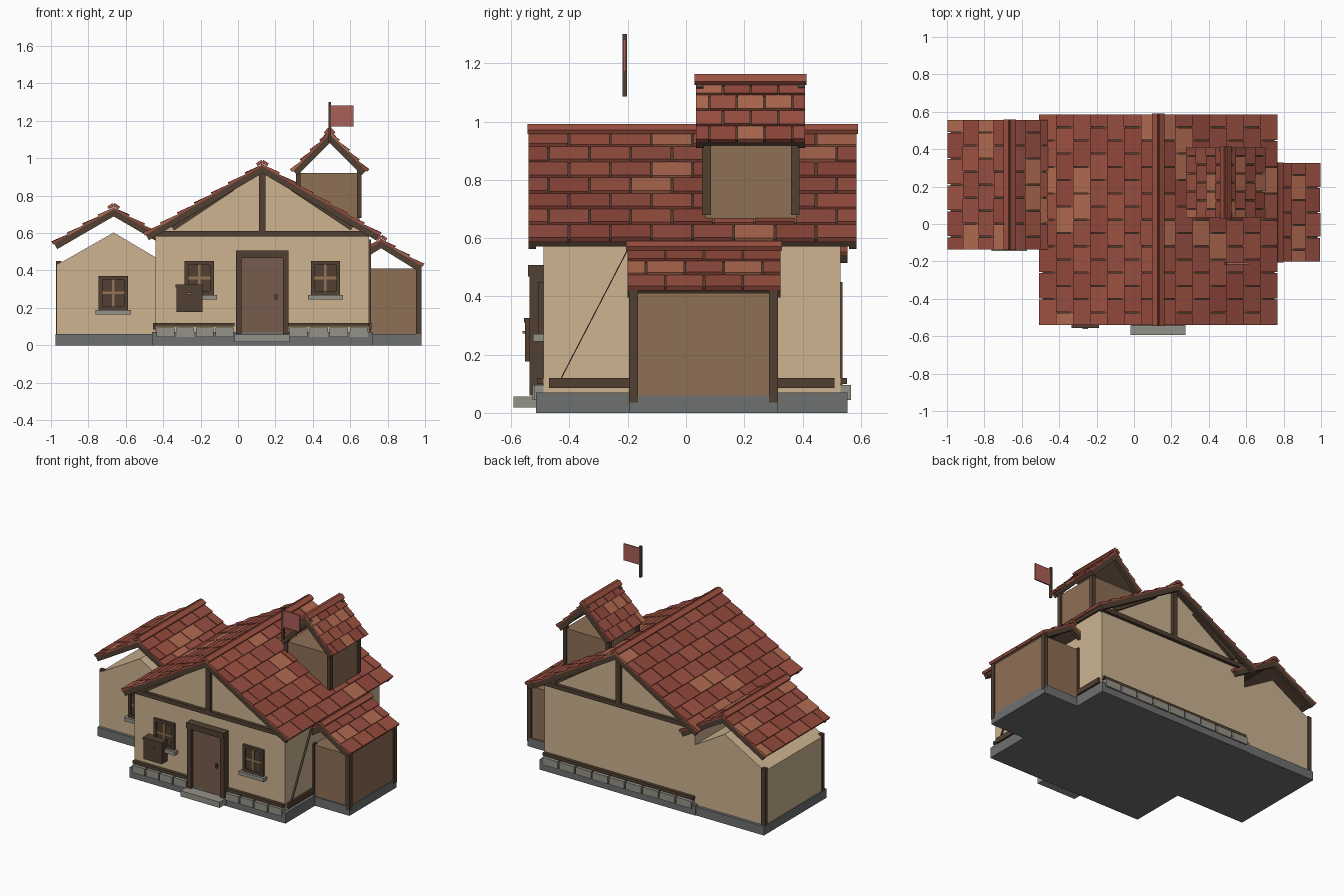
import bpy, bmesh, math, random
from mathutils import Vector

if "Cube" in bpy.data.objects:
    bpy.data.objects.remove(bpy.data.objects["Cube"])
random.seed(4)


def mat(name, r, g, b):
    m = bpy.data.materials.new(name)
    m.diffuse_color = [((c / 255 + 0.055) / 1.055) ** 2.4 for c in (r, g, b)] + [1]
    m.use_nodes = True
    m.node_tree.nodes["Principled BSDF"].inputs["Base Color"].default_value = m.diffuse_color
    return m


PLASTER = mat("plaster", 205, 180, 145)
TRIM = mat("dark_timber", 82, 64, 50)
PLANK = mat("planks", 142, 112, 86)
DOOR = mat("door_wood", 118, 92, 76)
MUNTIN = mat("muntin_wood", 150, 115, 82)
STONE = mat("stone", 148, 146, 136)
BASE = mat("foundation_stone", 110, 113, 113)
REDS = [mat("tile_a", 146, 72, 60), mat("tile_b", 158, 82, 66),
        mat("tile_c", 150, 78, 66), mat("tile_d", 176, 106, 80)]
CLOTH = mat("flag_cloth", 170, 96, 88)


def hexa(bm, pts, mi=0):
    # pts: bottom loop of four, then top loop of four
    v = [bm.verts.new(p) for p in pts]
    for f in ((3, 2, 1, 0), (4, 5, 6, 7), (0, 1, 5, 4), (1, 2, 6, 5), (2, 3, 7, 6), (3, 0, 4, 7)):
        bm.faces.new([v[i] for i in f]).material_index = mi


def finish(name, bm, mats):
    bmesh.ops.recalc_face_normals(bm, faces=bm.faces)
    me = bpy.data.meshes.new(name)
    bm.to_mesh(me)
    bm.free()
    for m in mats:
        me.materials.append(m)
    ob = bpy.data.objects.new(name, me)
    bpy.context.collection.objects.link(ob)
    return ob


def box(name, x0, x1, y0, y1, z0, z1, m):
    bm = bmesh.new()
    hexa(bm, [(x, y, z) for z in (z0, z1) for x, y in ((x0, y0), (x1, y0), (x1, y1), (x0, y1))])
    return finish(name, bm, [m])


def prism(name, profile, y0, y1, m):
    # xz outline pushed along y
    bm = bmesh.new()
    f = bm.faces.new([bm.verts.new((x, y0, z)) for x, z in profile])
    r = bmesh.ops.extrude_face_region(bm, geom=[f])
    bmesh.ops.translate(bm, vec=(0, y1 - y0, 0),
                        verts=[g for g in r["geom"] if isinstance(g, bmesh.types.BMVert)])
    return finish(name, bm, [m])


def beam(name, a, b, w, y0, y1, m):
    # slanted timber in the xz plane
    a, b = Vector(a), Vector(b)
    d = (b - a).normalized()
    n = Vector((-d.y, d.x)) * w / 2
    return prism(name, [a + n, b + n, b - n, a - n], y0, y1, m)


def roof(name, xc, zr, run, slope, y0, y1, rows, cols):
    a = math.atan(slope)
    c, s = math.cos(a), math.sin(a)
    length = run / c
    tiles, deck, cap = bmesh.new(), bmesh.new(), bmesh.new()

    def slab(bm, side, u0, u1, v0, v1, n0, na, nb, mi=0):
        def P(u, v, n):
            return (xc + side * (u * c + n * s), v, zr - u * s + n * c)
        hexa(bm, [P(u0, v0, n0), P(u1, v0, n0), P(u1, v1, n0), P(u0, v1, n0),
                  P(u0, v0, na), P(u1, v0, nb), P(u1, v1, nb), P(u0, v1, na)], mi)

    w, h, g = (y1 - y0) / cols, length / rows, 0.003
    for side in (-1, 1):
        slab(deck, side, 0, length - 0.008, y0 + .004, y1 - .004, -.03, -.015, -.015)
        slab(deck, side, length - .03, length - .006, y0 + .004, y1 - .004, -.04, -.02, -.02)
        for v in (y0 + .003, y1 - .028):  # barge boards
            slab(deck, side, 0, length - .004, v, v + .025, -.05, -.013, -.013)
        for r in range(rows):
            off = w / 2 if r % 2 else 0
            for k in range(cols + (r % 2)):
                v0 = max(y0, y0 + k * w - off)
                v1 = min(y1, y0 + (k + 1) * w - off)
                j = random.uniform(-.002, .002)
                slab(tiles, side, r * h, (r + 1) * h + .003, v0 + g, v1 - g, -.018,
                     -.010, j, random.choices(range(4), (5, 4, 4, 2))[0])
        slab(cap, side, -.002, .032, y0 - .002, y1 + .002, -.004, .014, .012, 0)
    finish(name + "_tiles", tiles, REDS)
    finish(name + "_deck", deck, [TRIM])
    finish(name + "_ridge_cap", cap, [REDS[1]])


def window(name, xc, zc, y):
    w, h = .078, .09
    box(name + "_pane", xc - w, xc + w, y - .008, y + .01, zc - h, zc + h, TRIM)
    for i, (x0, x1, z0, z1) in enumerate(((-w, -w + .02, -h, h), (w - .02, w, -h, h),
                                          (-w, w, -h, -h + .02), (-w, w, h - .02, h))):
        box(f"{name}_frame_{i}", xc + x0, xc + x1, y - .018, y, zc + z0, zc + z1, TRIM)
    box(name + "_muntin_v", xc - .007, xc + .007, y - .014, y, zc - .07, zc + .07, MUNTIN)
    box(name + "_muntin_h", xc - .058, xc + .058, y - .014, y, zc - .007, zc + .007, MUNTIN)
    box(name + "_sill", xc - .094, xc + .094, y - .035, y, zc - h - .025, zc - h, STONE)


# foundations
box("main_foundation", -.46, .72, -.515, .555, 0, .07, BASE)
box("left_foundation", -.975, -.46, -.13, .55, 0, .06, BASE)
box("right_foundation", .72, .98, -.195, .315, 0, .06, BASE)

# walls
prism("main_walls", [(-.44, .07), (.70, .07), (.70, .6), (.13, .937), (-.44, .6)], -.49, .53, PLASTER)
prism("left_wing_walls", [(-.968, .06), (-.44, .06), (-.44, .47), (-.665, .603), (-.968, .43)],
      -.11, .53, PLASTER)
box("right_wing_walls", .69, .975, -.185, .305, .06, .41, PLANK)
box("tower_walls", .325, .65, .065, .38, .65, .92, PLANK)

# roofs
roof("main_roof", .13, .978, .635, .59, -.543, .588, 7, 8)
roof("left_roof", -.665, .747, .33, .58, -.138, .558, 4, 5)
roof("right_roof", .765, .578, .228, .62, -.204, .328, 3, 4)
roof("tower_roof", .49, 1.152, .21, 1.0, .032, .412, 4, 4)

# corner posts of the wings and tower
for i, y in enumerate((-.195, .285)):
    box(f"right_post_{i}", .952, .982, y, y + .03, .035, .42, TRIM)
    box(f"right_inner_post_{i}", .695, .712, y, y + .03, .07, .42, TRIM)
for i, y in enumerate((-.108, .512)):
    box(f"left_post_{i}", -.974, -.945, y, y + .025, .06, .45, TRIM)
    for j, x in enumerate((.31, .635)):
        box(f"tower_post_{i}{j}", x, x + .025, (.055, .36)[i], (.085, .39)[i], .68 if j else .8, .935, TRIM)

# timber framing and stone course on both gable ends
for end, ys, yw in (("front", -1, -.49), ("back", 1, .53)):
    y0, y1 = sorted((yw - ys * .01, yw + ys * .022))
    box(end + "_tie_beam", -.435, .705, y0, y1, .583, .612, TRIM)
    box(end + "_king_post", .113, .148, y0, y1, .61, .935, TRIM)
    for s in (-1, 1):
        beam(f"{end}_brace_{s}", (.13 + s * .48, .627), (.13 + s * .16, .84), .03, y0, y1, TRIM)
    spans = ((-.44, -.02), (.27, .70)) if end == "front" else ((-.44, .70),)
    for k, (x0, x1) in enumerate(spans):
        n = 4 if end == "front" else 9
        w = (x1 - x0) / n
        box(f"{end}_sill_beam_{k}", x0, x1, y0, y1, .1, .12, TRIM)
        for i in range(n):
            sy = sorted((yw, yw + ys * random.uniform(.032, .038)))
            box(f"{end}_stone_{k}{i}", x0 + i * w + .005, x0 + (i + 1) * w - .005, *sy, .045, .095, STONE)

# side sill beams and thin braces
for i, (x0, x1) in enumerate(((-.455, -.43), (.69, .715))):
    box(f"side_sill_front_{i}", x0, x1, -.47, -.12 if i == 0 else -.19, .085, .12, TRIM)
box("side_sill_back", .69, .715, .31, .51, .085, .12, TRIM)
bm = bmesh.new()
hexa(bm, [(x, y, z) for y, z in ((-.43, .12), (-.2, .565))
          for x, y, z in ((.69, y, z), (.712, y, z), (.712, y + .004, z), (.69, y + .004, z))])
finish("side_brace", bm, [TRIM])

# door
box("door", .02, .24, -.515, -.48, .055, .47, DOOR)
for i, x in enumerate((-.01, .24)):
    box(f"door_jamb_{i}", x, x + .03, -.538, -.48, .06, .48, TRIM)
box("door_lintel", -.012, .27, -.543, -.48, .468, .507, TRIM)
box("door_handle", .195, .21, -.528, -.51, .245, .272, TRIM)
box("door_step", -.02, .275, -.593, -.5, .018, .057, STONE)

# windows
window("left_window", -.207, .36, -.49)
window("right_window", .467, .36, -.49)
window("wing_window", -.667, .28, -.11)

# wall box with a small pull
box("wall_box", -.33, -.19, -.553, -.49, .177, .322, TRIM)
box("wall_box_lid", -.333, -.187, -.556, -.49, .31, .325, TRIM)
box("wall_box_pull", -.275, -.245, -.562, -.55, .272, .282, MUNTIN)

# flag
box("flag_pole", .484, .497, -.218, -.202, 1.087, 1.3, TRIM)
box("flag_cloth", .495, .617, -.216, -.206, 1.17, 1.283, CLOTH)
